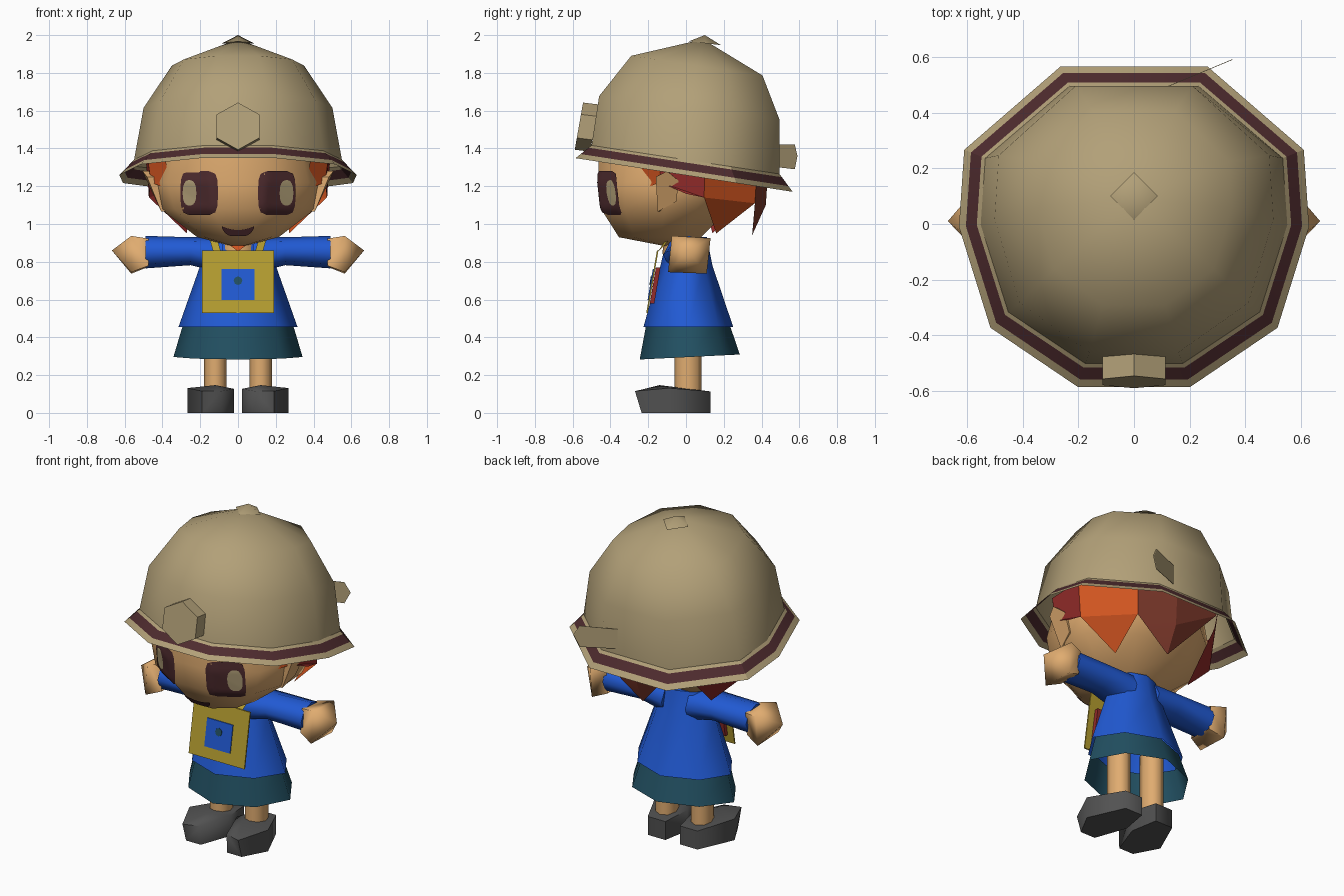
import bpy, bmesh, math
from mathutils import Vector
from mathutils.bvhtree import BVHTree

if "Cube" in bpy.data.objects:
    bpy.data.objects.remove(bpy.data.objects["Cube"])


def material(name, r, g, b):
    lin = [(c / 255 / 12.92) if c < 10 else ((c / 255 + 0.055) / 1.055) ** 2.4 for c in (r, g, b)]
    m = bpy.data.materials.new(name)
    m.diffuse_color = (*lin, 1)
    m.use_nodes = True
    m.node_tree.nodes["Principled BSDF"].inputs["Base Color"].default_value = m.diffuse_color
    return m


KHAKI = material("khaki", 178, 160, 120)
MAROON = material("maroon", 78, 43, 46)
SKIN = material("skin", 224, 172, 112)
BLUE = material("blue", 33, 90, 212)
TEAL = material("teal", 34, 80, 98)
YELLOW = material("yellow", 182, 158, 48)
GREY = material("dark grey", 82, 82, 82)
RED = material("red", 148, 44, 42)
ORANGE = material("orange", 208, 84, 32)
RUST = material("rust", 128, 58, 44)


def build(name, verts, faces, mats, bands=None, angle=45):
    """Make an object from points and faces; bands gives a material index per face."""
    me = bpy.data.meshes.new(name)
    me.from_pydata([tuple(v) for v in verts], [], faces)
    for m in mats:
        me.materials.append(m)
    if bands:
        for p, b in zip(me.polygons, bands):
            p.material_index = b
    bm = bmesh.new()
    bm.from_mesh(me)
    bmesh.ops.recalc_face_normals(bm, faces=bm.faces)
    bm.to_mesh(me)
    bm.free()
    ob = bpy.data.objects.new(name, me)
    bpy.context.collection.objects.link(ob)
    bpy.ops.object.select_all(action='DESELECT')
    ob.select_set(True)
    bpy.context.view_layer.objects.active = ob
    bpy.ops.object.shade_smooth_by_angle(angle=math.radians(angle))
    return ob


def loft(name, rings, mats, start=False, end=False, bands=None, angle=45):
    """Skin a list of equal rings; start / end may be True (flat cap) or a point (tip)."""
    n = len(rings[0])
    verts = [v for r in rings for v in r]
    faces, idx = [], []
    for i in range(len(rings) - 1):
        for j in range(n):
            k = (j + 1) % n
            faces.append((i * n + j, i * n + k, (i + 1) * n + k, (i + 1) * n + j))
            idx.append(bands[i] if bands else 0)
    for cap, base in ((start, 0), (end, (len(rings) - 1) * n)):
        if cap is True:
            faces.append(tuple(range(base, base + n)))
            idx.append(0)
        elif cap:
            verts.append(cap)
            faces += [(base + j, base + (j + 1) % n, len(verts) - 1) for j in range(n)]
            idx += [0] * n
    return build(name, verts, faces, mats, idx, angle)


# Ten-sided plan shared by helmet and head
HALF = [(0.32, -1), (0.82, -0.63), (1, 0), (0.97, 0.48), (0.42, 1)]
PLAN = HALF + [(-x, y) for x, y in reversed(HALF)]


def plan_ring(hx, y0, y1, z, tilt=0.0):
    c, h = (y0 + y1) / 2, (y1 - y0) / 2
    return [Vector((hx * x, c + h * y, z - tilt * (c + h * y))) for x, y in PLAN]


def oval(hx, y0, y1, z, tilt=0.0, diag=0.67):
    """Eight-point ring with corners on the axes."""
    c, h = (y0 + y1) / 2, (y1 - y0) / 2
    pts = [(1, 0), (diag, diag), (0, 1), (-diag, diag), (-1, 0), (-diag, -diag), (0, -1), (diag, -diag)]
    return [Vector((hx * x, c + h * y, z + tilt * (c + h * y))) for x, y in pts]


def x_ring(x, y0, y1, z0, z1):
    return [Vector((x, v.y, v.x)) + Vector((0, 0, (z0 + z1) / 2))
            for v in oval((z1 - z0) / 2, y0, y1, 0, diag=0.72)]


# Helmet: sloping brim with a stripe, then the dome
outer = plan_ring(0.628, -0.585, 0.565, 1.258, 0.155)
base = plan_ring(0.55, -0.50, 0.495, 1.34, 0.152)
mix = lambda t: [a.lerp(b, t) for a, b in zip(outer, base)]
loft("helmet_brim", [outer, mix(0.32), mix(0.82), base], [KHAKI, MAROON], bands=[0, 1, 0], angle=30)
loft("helmet_dome", [base, plan_ring(0.50, -0.46, 0.495, 1.617, 0.13),
                     plan_ring(0.35, -0.29, 0.405, 1.847, 0.15)],
     [KHAKI], end=Vector((0, 0.09, 1.978)), angle=60)
loft("helmet_knob", [[Vector((0.085 * math.cos(i * math.pi / 2), 0.1 + 0.085 * math.sin(i * math.pi / 2),
                              1.957 - 0.01 * math.sin(i * math.pi / 2)))
                      for i in range(4)]], [KHAKI], end=Vector((0, 0.1, 2.0)), angle=60)

# Headlamp: leaning hexagonal block
hexa = [(0.13 * math.sin(i * math.pi / 3), 0.13 * math.cos(i * math.pi / 3)) for i in range(6)]
lamp = [[Vector((x, y + 0.17 * z, 1.518 + z * 0.96 + dz)) for x, z in hexa]
        for y, dz in ((-0.567, 0.0), (-0.485, -0.01))]
loft("headlamp", lamp, [KHAKI], True, True, angle=20)

# Clip at the back of the helmet
clip = [(0.0, 1.42), (0.86, 1.42), (1.0, 1.36), (0.86, 1.29), (0.0, 1.30)]
loft("helmet_clip", [[Vector((0.11 + 0.24 * t + d, 0.49 + 0.10 * t, z)) for t, z in clip]
                     for d in (0, 0.006)], [KHAKI], True, True, angle=20)

# Head
head = loft("head", [plan_ring(0.215, -0.355, 0.08, 0.93), plan_ring(0.41, -0.45, 0.23, 1.08),
                     plan_ring(0.455, -0.465, 0.34, 1.22), plan_ring(0.40, -0.46, 0.36, 1.40)],
            [SKIN], start=Vector((0, -0.07, 0.875)), end=True, angle=60)
tree = BVHTree.FromPolygons([v.co.copy() for v in head.data.vertices],
                            [tuple(p.vertices) for p in head.data.polygons])


def on_face(x, z, lift):
    hit = tree.ray_cast(Vector((x, -2, z)), Vector((0, 1, 0)))
    return hit[0] + hit[1] * lift * (1 if hit[1].y < 0 else -1)


def face_patch(name, cx, cz, hx, hz, power, lift, mat):
    """Thin painted shape wrapped on the face."""
    n, rings = 24, 6
    verts, faces = [on_face(cx, cz, lift)], []
    for r in range(1, rings + 1):
        for i in range(n):
            c, s = math.cos(2 * math.pi * i / n), math.sin(2 * math.pi * i / n)
            k = r / rings / (abs(c) ** power + abs(s) ** power) ** (1 / power)
            verts.append(on_face(cx + hx * k * c, cz + hz * k * s, lift))
    for i in range(n):
        j = (i + 1) % n
        faces.append((0, 1 + i, 1 + j))
        for r in range(rings - 1):
            a, b = 1 + r * n, 1 + (r + 1) * n
            faces.append((a + i, b + i, b + j, a + j))
    build(name, verts, faces, [mat])


# Mouth: a grin drawn as a curved strip
steps = [i / 8 - 1 for i in range(17)]
grin = []
for t in steps:
    grin += [on_face(0.085 * t, 0.972 + 0.02 * t * t, 0.007),
             on_face(0.085 * t, 0.939 + 0.043 * t ** 4, 0.007)]
build("mouth", grin, [(2 * i, 2 * i + 1, 2 * i + 3, 2 * i + 2) for i in range(16)], [MAROON])

# Torso, skirt and neck
loft("shirt", [oval(0.315, -0.225, 0.25, 0.455), oval(0.20, -0.135, 0.14, 0.78),
               oval(0.14, -0.10, 0.11, 0.93)], [BLUE], end=True, angle=65)
loft("skirt", [oval(0.342, -0.245, 0.285, 0.295, tilt=0.05), oval(0.29, -0.21, 0.23, 0.47)], [TEAL], angle=65)
loft("neck", [oval(0.10, -0.125, 0.06, 0.84), oval(0.10, -0.115, 0.06, 0.95)], [SKIN], angle=80)

# Parts that repeat on both sides
shoe_plan = [(0.05, 0.13), (0.17, 0.13), (0.268, -0.09), (0.19, -0.27), (0.09, -0.24), (0.02, -0.04)]
palm = [(-0.075, 0.937), (0.13, 0.925), (0.11, 0.737), (-0.095, 0.745)]
for side, s in (("right", 1), ("left", -1)):
    flip = lambda ring: [Vector((s * v.x, v.y, v.z)) for v in ring]
    face_patch(side + "_eye", s * 0.204, 1.165, 0.097, 0.115, 5, 0.005, MAROON)
    face_patch(side + "_iris", s * 0.252, 1.165, 0.036, 0.066, 2.6, 0.009, KHAKI)
    ear = [(-0.16, 1.25), (-0.10, 1.28), (-0.04, 1.23), (-0.05, 1.12), (-0.15, 1.065)]
    loft(side + "_ear", [flip([Vector((0.38, 0.85 * y - 0.01, z)) for y, z in ear]),
                         flip([Vector((0.498 - 0.42 * (1.26 - z) - 0.2 * abs(y + 0.10), y, z)) for y, z in ear])],
         [SKIN], end=True, angle=20)
    loft(side + "_sleeve", [flip(x_ring(0.08, -0.12, 0.125, 0.74, 0.933)),
                            flip(x_ring(0.25, -0.10, 0.12, 0.782, 0.93)),
                            flip(x_ring(0.49, -0.085, 0.115, 0.765, 0.937))], [BLUE], True, True, angle=65)
    loft(side + "_hand", [flip([Vector((0.475, 0.01 + (y - 0.01) * 0.75, 0.85 + (z - 0.84) * 0.75)) for y, z in palm]),
                          flip([Vector((0.565, y, z)) for y, z in palm])],
         [SKIN], end=Vector((s * 0.668, 0.01, 0.86)), angle=75)
    loft(side + "_leg", [flip([Vector((v.x + 0.12, v.y, v.z)) for v in oval(0.06, -0.062, 0.082, z, diag=0.72)])
                         for z in (0.08, 0.50)], [SKIN], angle=65)
    top = lambda y: 0.14 - 0.08 * (y + 0.2) if y > -0.2 else 0.115
    loft(side + "_shoe", [flip([Vector((x, max(y, -0.235), 0)) for x, y in shoe_plan]),
                          flip([Vector((x, y, top(y))) for x, y in shoe_plan])],
         [GREY], True, Vector((s * 0.12, -0.14, 0.147)), angle=70)
    # Bag strap over the chest
    build(side + "_strap", flip([Vector(p) for p in ((0.09, -0.152, 0.85), (0.13, -0.15, 0.85),
                                                     (0.155, -0.07, 0.935), (0.115, -0.09, 0.94))]),
          [(0, 1, 2, 3)], [YELLOW])


# Chest bag: leaning plate with a pocket and button, and a scarf behind it
def bag_plate(name, pts, y, depth, mat):
    loft(name, [[Vector((x, y - d - 0.17 * (0.86 - z), z)) for x, z in pts] for d in (0, depth)],
         [mat], True, True, angle=20)


def rect(hx, z0, z1):
    return [(-hx, z0), (hx, z0), (hx, z1), (-hx, z1)]


bag_plate("scarf", rect(0.15, 0.58, 0.77), -0.120, 0.024, RED)
bag_plate("bag", rect(0.19, 0.53, 0.86), -0.146, 0.008, YELLOW)
bag_plate("bag_pocket", rect(0.088, 0.597, 0.762), -0.154, 0.005, BLUE)
bag_plate("bag_button", [(0.023 * math.cos(i * math.pi / 4), 0.70 + 0.023 * math.sin(i * math.pi / 4))
                         for i in range(8)], -0.159, 0.004, TEAL)
build("scarf_knot", [(-0.04, -0.135, 0.885), (0.04, -0.135, 0.885), (0, -0.145, 0.855)], [(0, 1, 2)], [ORANGE])

# Hair: panels hanging from inside the helmet; x, y at the roots, then low edges and tip
roots = [(0.385, -0.24), (0.48, -0.14), (0.49, 0.10), (0.29, 0.38), (0.05, 0.44),
         (-0.27, 0.42), (-0.49, 0.10), (-0.48, -0.14), (-0.385, -0.24)]
locks = [("right_sideburn", ORANGE, 1.24, 1.22, (0.41, -0.19, 1.20)),
         ("right_side_lock", RED, 1.22, 1.14, (0.475, 0.0, 1.16)),
         ("right_lock", ORANGE, 1.14, 1.11, (0.27, 0.16, 0.95)),
         ("right_back_lock", RUST, 1.11, 1.10, (0.05, 0.35, 0.94)),
         ("left_back_lock", RUST, 1.10, 1.28, (0.05, 0.35, 0.94)),
         ("left_lock", RED, 1.22, 1.14, (-0.27, 0.14, 0.95)),
         ("left_side_lock", RED, 1.14, 1.22, (-0.475, 0.0, 1.16)),
         ("left_sideburn", ORANGE, 1.22, 1.24, (-0.41, -0.19, 1.20))]
for i, (name, mat, low_a, low_b, tip) in enumerate(locks):
    (ax, ay), (bx, by) = roots[i], roots[i + 1]
    pts = [(ax, ay, 1.36), (bx, by, 1.36), (bx * 0.96, by * 0.96, low_b),
           tip, (ax * 0.96, ay * 0.96, low_a)]
    build(name, pts, [(0, 1, 2, 4), (4, 2, 3)], [mat], angle=20)
